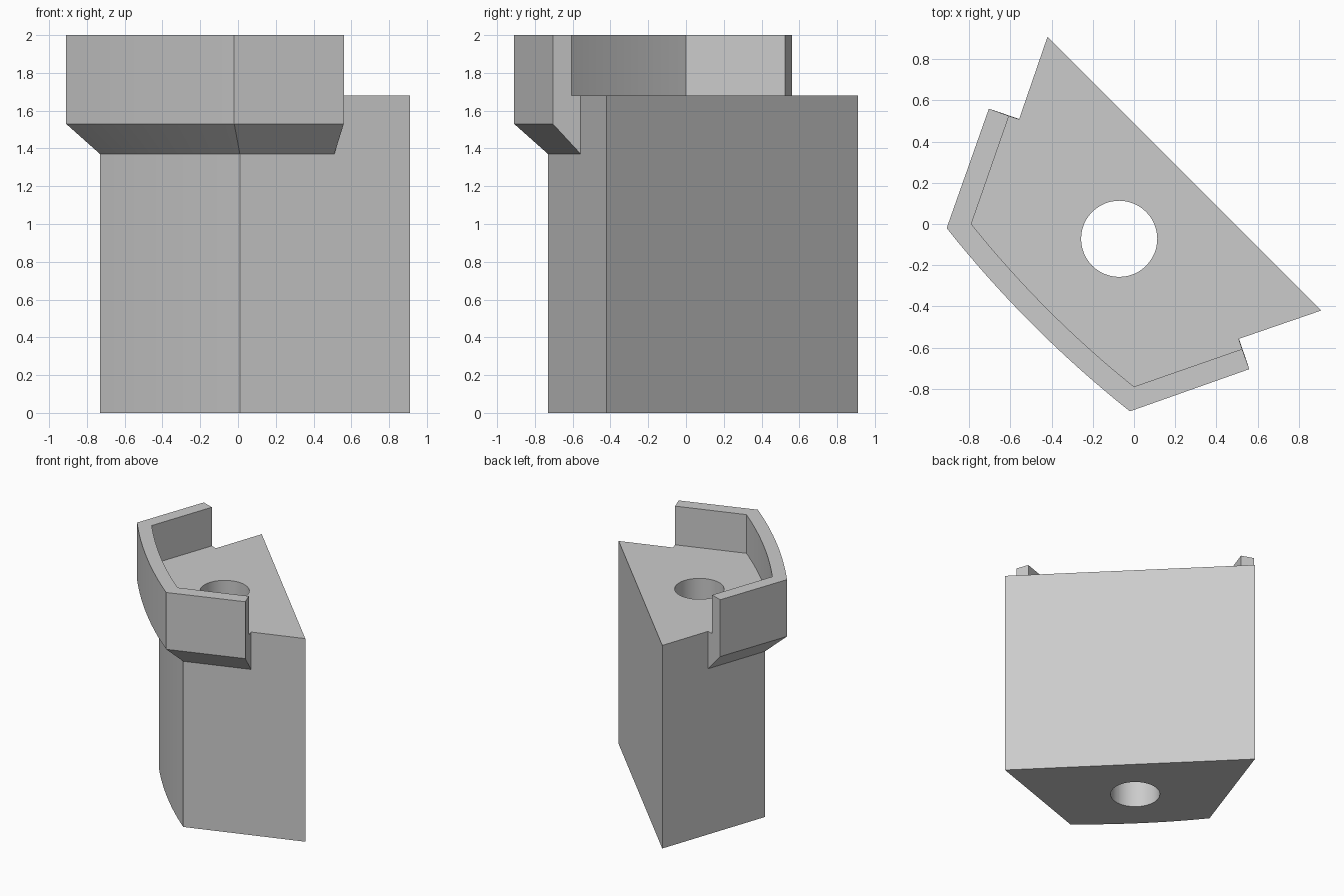
import bpy, bmesh, math
from mathutils import Vector

if "Cube" in bpy.data.objects:
    bpy.data.objects.remove(bpy.data.objects["Cube"])

SEG = 16


def arc_path(end, corner, sag):
    """Plan path mirrored about y = x: end, corner, bulged arc, corner, end."""
    a, b = Vector((corner[1], corner[0])), Vector(corner)
    half = (b - a).length / 2
    r = (half * half + sag * sag) / (2 * sag)
    mid = (a + b) / 2
    out = Vector((-1, -1)).normalized()
    along = (b - a).normalized()
    c = mid - out * (r - sag)
    t = math.asin(half / r)
    pts = [Vector((end[1], end[0]))]
    for i in range(SEG + 1):
        ang = -t + 2 * t * i / SEG
        pts.append(c + out * r * math.cos(ang) + along * r * math.sin(ang))
    pts.append(Vector(end))
    return pts


def make_object(name, bm):
    bmesh.ops.recalc_face_normals(bm, faces=bm.faces[:])
    me = bpy.data.meshes.new(name)
    bm.to_mesh(me)
    bm.free()
    ob = bpy.data.objects.new(name, me)
    bpy.context.collection.objects.link(ob)
    return ob


def prism(name, pts, z0, z1):
    bm = bmesh.new()
    lo = [bm.verts.new((p[0], p[1], z0)) for p in pts]
    hi = [bm.verts.new((p[0], p[1], z1)) for p in pts]
    bm.faces.new(lo)
    bm.faces.new(hi)
    n = len(pts)
    for i in range(n):
        j = (i + 1) % n
        bm.faces.new((lo[i], lo[j], hi[j], hi[i]))
    return make_object(name, bm)


def boolean(ob, other, op):
    m = ob.modifiers.new(op.lower(), 'BOOLEAN')
    m.operation = op
    m.solver = 'EXACT'
    m.object = other
    bpy.context.view_layer.objects.active = ob
    bpy.ops.object.modifier_apply(modifier=m.name)
    bpy.data.objects.remove(other, do_unlink=True)


grey = bpy.data.materials.new("light grey")
grey.diffuse_color = (0.6, 0.6, 0.6, 1)
grey.use_nodes = True
grey.node_tree.nodes["Principled BSDF"].inputs["Base Color"].default_value = grey.diffuse_color

# wedge-shaped body
block = prism("wedge_block", arc_path((0.91, -0.42), (0.01, -0.73), 0.027), 0, 1.68)

# raised lip: section swept around the narrow end, rooted inside the body
root = arc_path((0.484, -0.481), (0.023, -0.65), 0.024)
body = arc_path((0.51, -0.557), (0.01, -0.73), 0.027)
inner = arc_path((0.525, -0.607), (0.0, -0.79), 0.031)
outer = arc_path((0.56, -0.705), (-0.02, -0.91), 0.036)
section = [(root, 1.37), (body, 1.37), (outer, 1.53), (outer, 2.0),
           (inner, 2.0), (inner, 1.68), (root, 1.68)]
bm = bmesh.new()
rings = [[bm.verts.new((p[i].x, p[i].y, z)) for p, z in section]
         for i in range(len(root))]
k = len(section)
for r0, r1 in zip(rings, rings[1:]):
    for i in range(k):
        j = (i + 1) % k
        bm.faces.new((r0[i], r0[j], r1[j], r1[i]))
bm.faces.new(rings[0])
bm.faces.new(rings[-1])
lip = make_object("lip", bm)
boolean(block, lip, 'UNION')

# round through hole
circle = [(-0.072 + 0.185 * math.cos(2 * math.pi * i / 48),
           -0.072 + 0.185 * math.sin(2 * math.pi * i / 48)) for i in range(48)]
cutter = prism("hole_cutter", circle, -0.2, 2.2)
cutter.hide_render = True
boolean(block, cutter, 'DIFFERENCE')

block.data.materials.clear()
block.data.materials.append(grey)
for f in block.data.polygons:
    f.material_index = 0
bpy.ops.object.select_all(action='DESELECT')
block.select_set(True)
bpy.context.view_layer.objects.active = block
bpy.ops.object.shade_smooth_by_angle(angle=math.radians(20))
